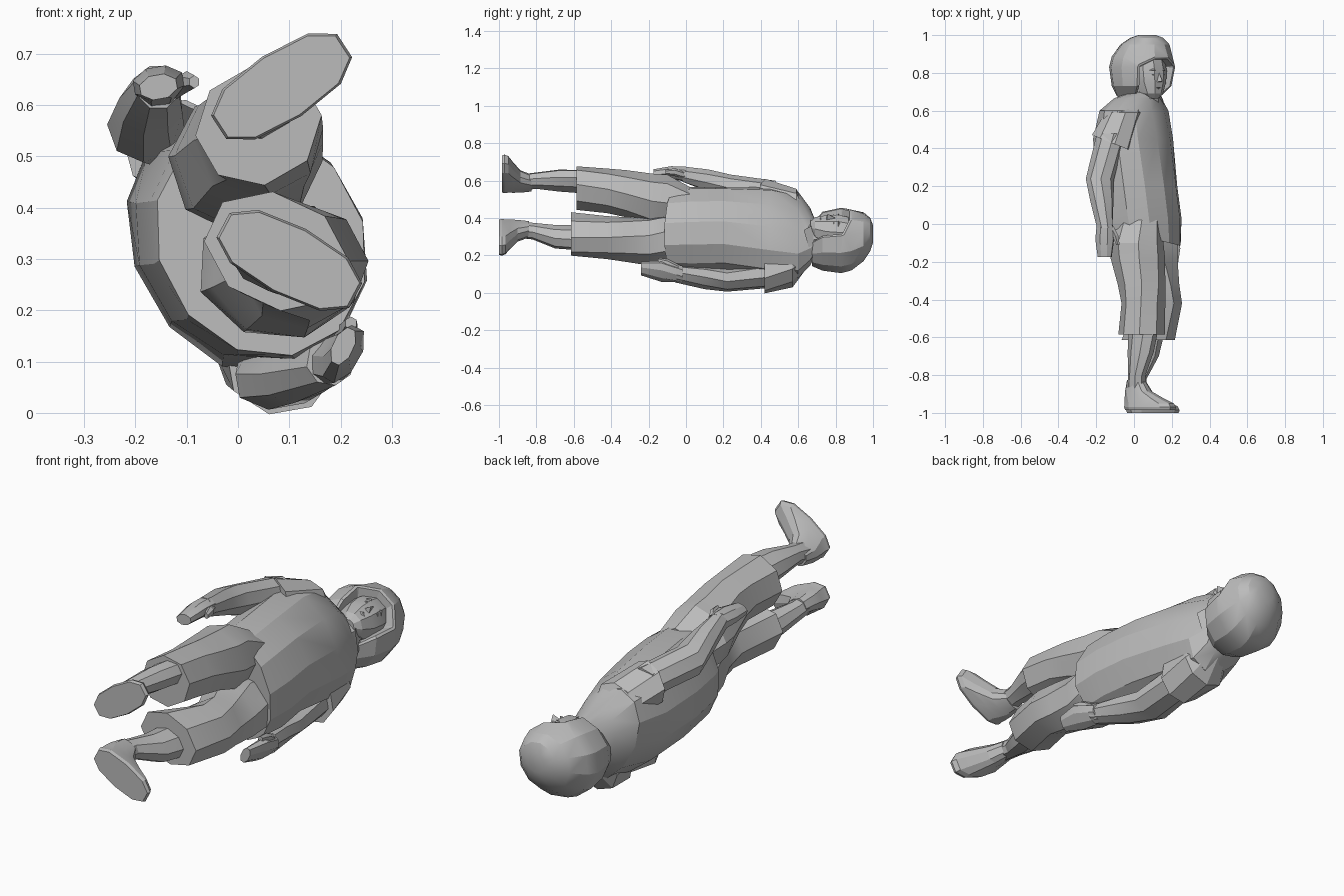
import bpy, bmesh, math
from mathutils import Vector

cube = bpy.data.objects.get("Cube")
if cube:
    bpy.data.objects.remove(cube, do_unlink=True)

grey = bpy.data.materials.new("plain_grey")
grey.use_nodes = True
COLOUR = (0.5, 0.5, 0.5, 1)
grey.diffuse_color = COLOUR
grey.node_tree.nodes["Principled BSDF"].inputs["Base Color"].default_value = COLOUR
parts = []


def finish(name, bm):
    bmesh.ops.recalc_face_normals(bm, faces=bm.faces)
    me = bpy.data.meshes.new(name)
    bm.to_mesh(me)
    bm.free()
    me.materials.append(grey)
    ob = bpy.data.objects.new(name, me)
    bpy.context.collection.objects.link(ob)
    parts.append(ob)
    return ob


def loft_mesh(rings, n, power=1.0, slant=0.0):
    """Rings across y: (y, centre x, centre z, half depth, half width, yaw in degrees).
    A power under 1 squares the section; slant tips the last ring along x."""
    bm = bmesh.new()
    loops = []
    for k, (y, cx, cz, rf, rl, yaw) in enumerate(rings):
        c, s = math.cos(math.radians(yaw)), math.sin(math.radians(yaw))
        tip = slant if k == len(rings) - 1 else 0
        loop = []
        for i in range(n):
            a = 2 * math.pi * (i + 0.5) / n
            f = 1.05 * rf * math.copysign(abs(math.cos(a)) ** power, math.cos(a))
            l = 1.05 * rl * math.copysign(abs(math.sin(a)) ** power, math.sin(a))
            dx = f * c - l * s
            loop.append(bm.verts.new((cx + dx, y + tip * dx, cz + f * s + l * c)))
        loops.append(loop)
    for p, q in zip(loops, loops[1:]):
        for i in range(n):
            j = (i + 1) % n
            bm.faces.new((p[i], p[j], q[j], q[i]))
    bm.faces.new(loops[0])
    bm.faces.new(loops[-1])
    return bm


def loft(name, rings, n=8, **shape):
    return finish(name, loft_mesh(rings, n, **shape))


# Shirt body, turned slightly upward, hanging wide at the back hem
loft("shirt", [
    (0.70, 0.06, 0.29, 0.065, 0.08, 40),
    (0.665, 0.02, 0.30, 0.10, 0.16, 32),
    (0.60, 0.00, 0.31, 0.145, 0.24, 30),
    (0.45, -0.005, 0.32, 0.185, 0.25, 30),
    (0.20, 0.015, 0.335, 0.20, 0.23, 30),
    (0.03, 0.04, 0.335, 0.195, 0.232, 30),
    (-0.065, 0.045, 0.335, 0.19, 0.222, 28)], 12, slant=-0.25)

# Shorts: two legs meeting under the shirt
loft("shorts_right_leg", [
    (0.02, 0.02, 0.46, 0.12, 0.10, 15),
    (-0.10, 0.01, 0.49, 0.14, 0.135, 18),
    (-0.18, 0.02, 0.495, 0.138, 0.135, 20),
    (-0.32, 0.04, 0.53, 0.12, 0.12, 22),
    (-0.42, 0.05, 0.545, 0.11, 0.115, 28),
    (-0.585, 0.04, 0.56, 0.12, 0.11, 30)])
loft("shorts_left_leg", [
    (0.0, 0.08, 0.28, 0.13, 0.10, 0),
    (-0.12, 0.08, 0.28, 0.155, 0.13, -3),
    (-0.20, 0.09, 0.275, 0.14, 0.125, -8),
    (-0.32, 0.12, 0.285, 0.115, 0.115, -15),
    (-0.42, 0.13, 0.295, 0.12, 0.108, -20),
    (-0.615, 0.075, 0.315, 0.14, 0.105, -25)])

# Lower legs running into the shoes
loft("right_lower_leg", [
    (-0.56, 0.05, 0.595, 0.08, 0.055, 30),
    (-0.68, 0.035, 0.60, 0.07, 0.053, 32),
    (-0.80, 0.015, 0.60, 0.045, 0.042, 35),
    (-0.88, 0.01, 0.59, 0.05, 0.04, 36)])
loft("left_lower_leg", [
    (-0.58, 0.08, 0.295, 0.08, 0.06, -25),
    (-0.70, 0.06, 0.30, 0.07, 0.058, -26),
    (-0.82, 0.02, 0.33, 0.045, 0.042, -28),
    (-0.90, 0.02, 0.34, 0.05, 0.042, -28)])
for side, drop, yaw, hx, hz in (("right", 0.015, 33, 0.085, 0.636), ("left", 0, -28, 0.10, 0.297)):
    d = Vector((math.cos(math.radians(yaw)), math.sin(math.radians(yaw))))
    rings = []
    for y, back, rf, rl in ((-0.84, 0.09, 0.045, 0.038), (-0.90, 0.075, 0.07, 0.045),
                            (-0.94, 0.035, 0.11, 0.055), (-0.965, 0.005, 0.138, 0.062),
                            (-0.985, 0.0, 0.145, 0.066), (-1.0, 0.0, 0.14, 0.062)):
        rings.append((y + drop, hx - d.x * back, hz - d.y * back, rf, rl, yaw))
    loft(side + "_shoe", rings, 10, power=0.8)

# Sleeves, arms, hands and thumbs
loft("right_sleeve", [
    (0.65, 0.0, 0.38, 0.04, 0.05, 20),
    (0.59, -0.055, 0.47, 0.095, 0.08, 20),
    (0.43, -0.12, 0.52, 0.10, 0.085, 15)], slant=-0.4)
loft("right_arm", [
    (0.48, -0.12, 0.535, 0.075, 0.06, 15),
    (0.24, -0.18, 0.56, 0.072, 0.068, 20),
    (0.12, -0.17, 0.60, 0.06, 0.058, 10),
    (-0.02, -0.155, 0.635, 0.042, 0.042, 0)])
loft("right_hand", [
    (0.0, -0.155, 0.635, 0.042, 0.04, 5),
    (-0.08, -0.155, 0.642, 0.05, 0.033, 10),
    (-0.175, -0.155, 0.635, 0.037, 0.024, 10)])
loft("right_thumb", [
    (-0.01, -0.125, 0.63, 0.018, 0.02, 0),
    (-0.06, -0.10, 0.645, 0.018, 0.02, 0),
    (-0.11, -0.085, 0.645, 0.01, 0.012, 0)], 6)
loft("left_sleeve", [
    (0.65, 0.05, 0.20, 0.05, 0.06, 20),
    (0.57, 0.065, 0.125, 0.11, 0.088, 20),
    (0.42, 0.085, 0.10, 0.105, 0.10, 10)])
loft("left_arm", [
    (0.46, 0.085, 0.10, 0.08, 0.07, 10),
    (0.22, 0.085, 0.068, 0.09, 0.058, 10),
    (0.10, 0.12, 0.08, 0.075, 0.055, 20),
    (-0.05, 0.18, 0.10, 0.045, 0.045, 35)])
loft("left_hand", [
    (-0.02, 0.18, 0.10, 0.045, 0.042, 50),
    (-0.13, 0.205, 0.115, 0.06, 0.032, 60),
    (-0.24, 0.205, 0.13, 0.038, 0.02, 65)])
loft("left_thumb", [
    (-0.04, 0.20, 0.13, 0.02, 0.02, 0),
    (-0.10, 0.215, 0.16, 0.02, 0.02, 0),
    (-0.15, 0.22, 0.175, 0.012, 0.012, 0)], 6)

# Neck
loft("neck", [(0.64, 0.06, 0.30, 0.075, 0.075, 50), (0.76, 0.07, 0.32, 0.07, 0.07, 50)])

# Head frame: F points out of the face, S points to the side, U towards the crown
YAW = 53
F = Vector((math.cos(math.radians(YAW)), 0, math.sin(math.radians(YAW))))
S = Vector((-F.z, 0, F.x))
U = Vector((0, 1, 0))
HEAD = Vector((0.043, 0, 0.28))


def head_point(f, s, y):
    return HEAD + F * f + S * s + U * y


def head_ring(y, f, rf, rl):
    c = head_point(f, 0, y)
    return (y, c.x, c.z, rf, rl, YAW)


# Hood with a recessed opening around the face, crown tipped forward
hood = loft_mesh([
    head_ring(0.675, -0.03, 0.105, 0.115), head_ring(0.73, -0.005, 0.15, 0.153),
    head_ring(0.83, 0, 0.168, 0.168), head_ring(0.885, 0.008, 0.16, 0.16),
    head_ring(0.95, 0.025, 0.125, 0.125), head_ring(0.985, 0.04, 0.085, 0.085),
    head_ring(1.0, 0.045, 0.045, 0.045)], 12)
bmesh.ops.recalc_face_normals(hood, faces=hood.faces)
opening = []
for face in hood.faces:
    rel = face.calc_center_median() - HEAD
    flat = Vector((rel.x, 0, rel.z))
    if rel.y < 0.88 and flat.length > 0.06 and flat.normalized().dot(F) > 0.8:
        opening.append(face)
# Round the upper corners of the opening
for v in {v for f in opening for v in f.verts}:
    if v.co.y > 0.88 and abs((v.co - HEAD).dot(S)) > 0.08:
        v.co.y -= 0.04
bmesh.ops.inset_region(hood, faces=opening, thickness=0.012, depth=-0.004)
bmesh.ops.inset_region(hood, faces=opening, thickness=0.004, depth=-0.05)
finish("hood", hood)

# Face
loft("face", [
    head_ring(0.665, 0.085, 0.035, 0.03), head_ring(0.69, 0.075, 0.066, 0.06),
    head_ring(0.75, 0.06, 0.088, 0.085), head_ring(0.81, 0.055, 0.095, 0.092),
    head_ring(0.87, 0.05, 0.085, 0.085)], 10)


def wedge(name, points, faces):
    bm = bmesh.new()
    vs = [bm.verts.new(head_point(*p)) for p in points]
    for f in faces:
        bm.faces.new([vs[i] for i in f])
    return finish(name, bm)


# Nose, lips, eyes and brows
TETRA = ((0, 1, 2), (0, 1, 3), (1, 2, 3), (0, 2, 3))
wedge("nose", [(0.14, 0, 0.815), (0.135, 0.02, 0.75), (0.135, -0.02, 0.75), (0.178, 0, 0.757)], TETRA)
wedge("lips", [(0.13, 0.03, 0.72), (0.13, -0.03, 0.72), (0.13, 0, 0.706), (0.157, 0, 0.723)], TETRA)
for side, k in (("right", 1), ("left", -1)):
    wedge(side + "_eye", [(0.135, k * 0.018, 0.79), (0.12, k * 0.055, 0.79),
                          (0.13, k * 0.036, 0.777), (0.152, k * 0.035, 0.792)], TETRA)
    wedge(side + "_brow", [(0.14, k * 0.01, 0.812), (0.115, k * 0.065, 0.812),
                           (0.13, k * 0.036, 0.83), (0.157, k * 0.034, 0.815)], TETRA)
    # Collar flap folded outward from the throat
    wedge(side + "_collar", [(0.03, k * 0.09, 0.70), (0.115, k * 0.02, 0.675),
                             (0.115, k * 0.06, 0.63), (0.04, k * 0.11, 0.655)], ((0, 1, 2, 3),))

# Smooth shading with crisp creases
bpy.ops.object.select_all(action='DESELECT')
for ob in parts:
    ob.select_set(True)
bpy.context.view_layer.objects.active = parts[0]
bpy.ops.object.shade_smooth_by_angle(angle=math.radians(24))
